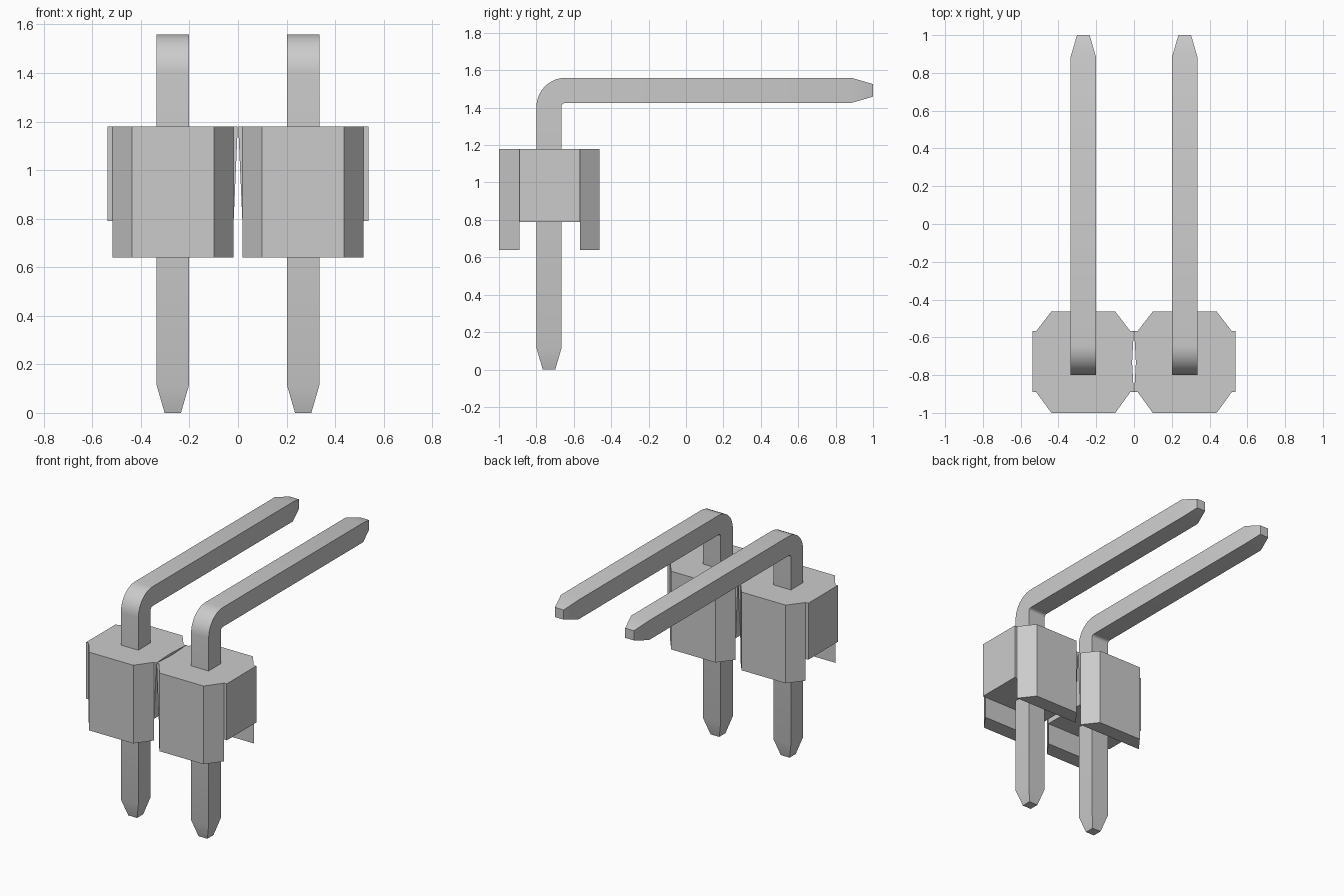
import bpy, bmesh, math
from mathutils import Vector

cube = bpy.data.objects.get("Cube")
if cube:
    bpy.data.objects.remove(cube, do_unlink=True)

GREY = (0.6, 0.6, 0.6, 1)
grey = bpy.data.materials.new("plain grey")
grey.use_nodes = True
grey.diffuse_color = GREY
grey.node_tree.nodes["Principled BSDF"].inputs["Base Color"].default_value = GREY

PITCH = 0.2685             # distance of each pin from the middle
PIN_Y, HALF = -0.7325, 0.067
TOP = 1.18                 # top of the housing


def loft(name, rings):
    """Skin a list of equal-length point loops and cap both ends."""
    bm = bmesh.new()
    loops = [[bm.verts.new(p) for p in ring] for ring in rings]
    for a, b in zip(loops, loops[1:]):
        for i in range(len(a)):
            j = (i + 1) % len(a)
            bm.faces.new((a[i], a[j], b[j], b[i]))
    bm.faces.new(loops[0])
    bm.faces.new(loops[-1])
    bmesh.ops.recalc_face_normals(bm, faces=bm.faces)
    mesh = bpy.data.meshes.new(name)
    bm.to_mesh(mesh)
    bm.free()
    mesh.materials.append(grey)
    obj = bpy.data.objects.new(name, mesh)
    bpy.context.collection.objects.link(obj)
    return obj


def layer(outline, z):
    return [(x, y, z) for x, y in outline]


def pin_section(x, y, z, angle, size):
    """Square section across a path heading up (0) to backwards (90 degrees)."""
    out = Vector((0, -math.cos(angle), math.sin(angle)))
    side = Vector((1, 0, 0))
    c = Vector((x, y, z))
    return [c + size * (sx * side + so * out)
            for sx, so in ((-1, -1), (1, -1), (1, 1), (-1, 1))]


def pin(name, x):
    # straight leg, rounded right-angle bend, long arm; both tips taper
    bend_y, bend_z, radius, steps = -0.645, 1.405, 0.0875, 10
    rings = [pin_section(x, PIN_Y, 0, 0, HALF / 2),
             pin_section(x, PIN_Y, 0.115, 0, HALF)]
    for i in range(steps + 1):
        a = math.pi / 2 * i / steps
        rings.append(pin_section(x, bend_y - radius * math.cos(a),
                                 bend_z + radius * math.sin(a), a, HALF))
    arm_z = bend_z + radius
    rings += [pin_section(x, 0.885, arm_z, math.pi / 2, HALF),
              pin_section(x, 1, arm_z, math.pi / 2, HALF / 2)]
    obj = loft(name, rings)
    bpy.ops.object.select_all(action='DESELECT')
    bpy.context.view_layer.objects.active = obj
    obj.select_set(True)
    bpy.ops.object.shade_smooth_by_angle(angle=math.radians(30))


def housing(side, sign):
    cx = sign * PITCH
    front, back = -0.89, -0.567

    # central block, with its inner wall sloping away from the neighbour
    def block(corner, middle):
        return [(sign * 2 * PITCH, front), (sign * 2 * PITCH, back),
                (sign * corner, back), (sign * middle, PIN_Y),
                (sign * corner, front)]
    loft(side + "_housing_block", [layer(block(0.018, 0.02), 0.79),
                                   layer(block(0.001, 0.01), TOP)])

    # chamfered walls that reach lower at front and back
    for label, inner, outer in (("front", front, -1), ("back", back, -0.463)):
        wall = [(cx - 0.249, inner), (cx + 0.249, inner),
                (cx + 0.169, outer), (cx - 0.169, outer)]
        loft(f"{side}_{label}_wall", [layer(wall, 0.64), layer(wall, TOP)])


for side, sign in (("left", 1), ("right", -1)):
    pin(side + "_pin", sign * PITCH)
    housing(side, sign)
